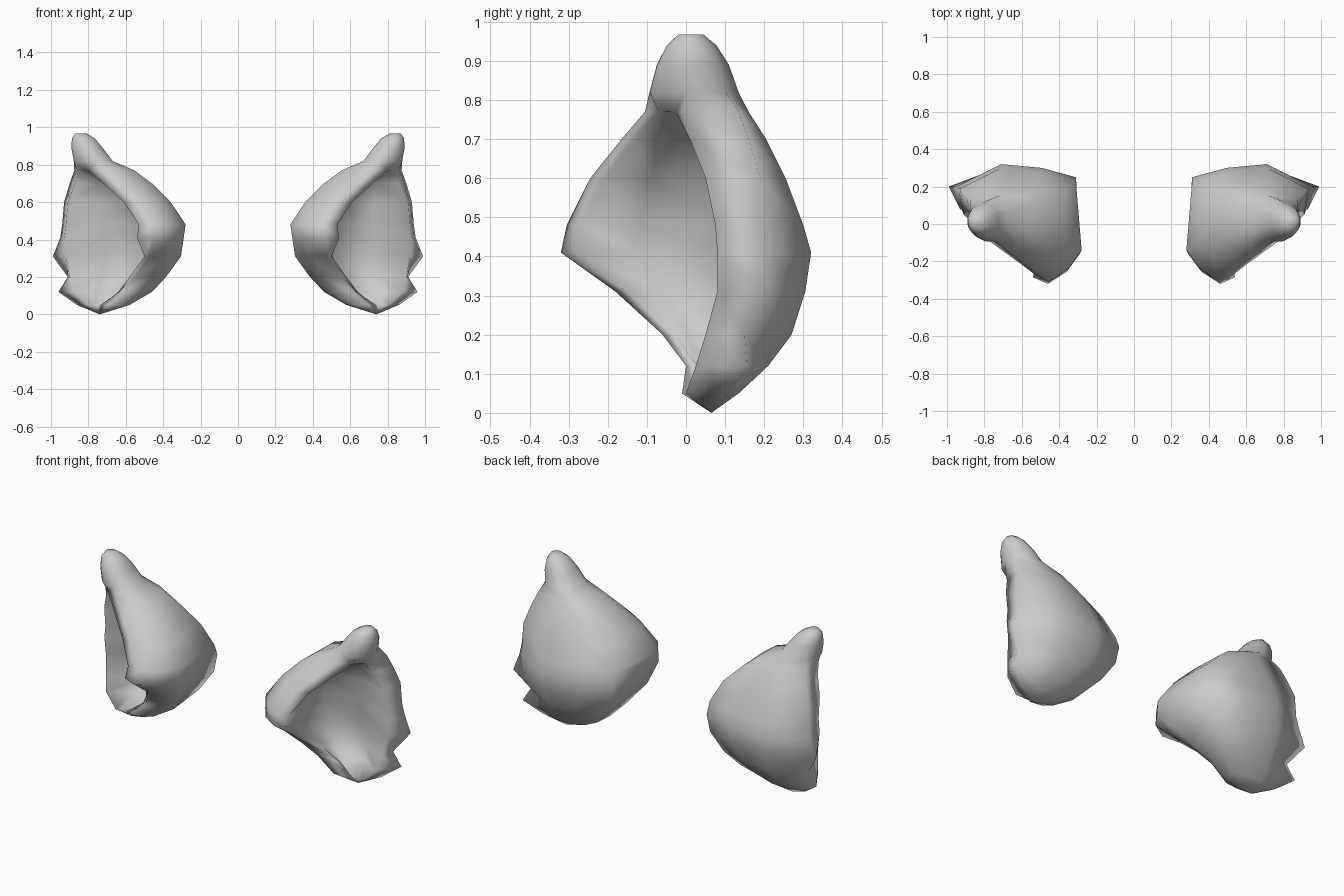
import bpy, bmesh, math
from mathutils import Vector

if "Cube" in bpy.data.objects:
    bpy.data.objects.remove(bpy.data.objects["Cube"])

# Horizontal slices of the ear: z, then (x, y) of
# front rim, front-inner side, back-inner side, back, rear rim, rear rim inner edge
SLICES = [
    (.05, .70, -.01, .58, .04, .59, .10, .75, .135, .86, .11, .80, .00),
    (.12, .61, .00, .46, .05, .47, .16, .74, .21, .96, .155, .88, .025),
    (.20, .55, -.06, .385, .00, .395, .21, .72, .27, .91, .15, .90, .05),
    (.31, .47, -.18, .305, -.08, .325, .24, .71, .305, .99, .20, .92, .08),
    (.41, .46, -.32, .29, -.16, .31, .25, .71, .32, .95, .20, .93, .08),
    (.48, .45, -.305, .28, -.14, .31, .22, .71, .30, .94, .19, .92, .075),
    (.60, .53, -.245, .36, -.10, .37, .18, .69, .255, .93, .19, .91, .05),
    (.70, .64, -.165, .46, -.07, .47, .14, .68, .205, .90, .16, .87, .01),
    (.77, .72, -.105, .555, -.05, .555, .105, .70, .16, .875, .135, .86, -.01),
]
# Tip knob: z, centre x, centre y, radius x, radius y
KNOB = [(.82, .772, .02, .108, .115), (.89, .805, .017, .087, .093),
        (.94, .825, .014, .064, .064), (.968, .84, .012, .03, .032)]


def ring_from_slice(row):
    z = row[0]
    f, l1, l2, b, r, ri = [Vector((row[i], row[i + 1], z)) for i in range(1, 13, 2)]
    solid = z < .1 or z > .75
    lip = Vector((.08, .035, 0)) if z > .4 else Vector((.03, .03, 0))
    fi = f + lip
    centre = (fi + ri) / 2
    # Cavity wall follows the outside; solid slices stay flat between the rims
    if solid:
        inner = [ri.lerp(fi, t) for t in (.25, .5, .75)]
    else:
        inner = [p.lerp(centre, .48) for p in (b, l2, l1)]
    side = (f + l1) / 2 + Vector((-.015, -.015, 0))
    mid = (l2 + b) / 2 + Vector((-.015, .015, 0))
    return [f, side, l1, l2, mid, b, r, ri] + inner + [fi]


def ring_from_knob(row):
    z, cx, cy, rx, ry = row
    angles = (-100, -130, -160, -205, -235, -265, -315, -350, -10, -30, -55, -78)
    return [Vector((cx + rx * math.cos(math.radians(a)),
                    cy + ry * math.sin(math.radians(a)), z)) for a in angles]


# Loft the slices into one ear, closed at base and tip
bm = bmesh.new()
rings = [ring_from_slice(s) for s in SLICES] + [ring_from_knob(k) for k in KNOB]
rings = [[bm.verts.new(p) for p in ring] for ring in rings]
n = len(rings[0])
for a, b in zip(rings, rings[1:]):
    for i in range(n):
        j = (i + 1) % n
        bm.faces.new((a[i], a[j], b[j], b[i]))
base = bm.verts.new((.74, .065, 0))
for i in range(n):
    bm.faces.new((rings[0][(i + 1) % n], rings[0][i], base))
bm.faces.new(rings[-1])
bmesh.ops.recalc_face_normals(bm, faces=bm.faces)
mesh = bpy.data.meshes.new("ears")
bm.to_mesh(mesh)
bm.free()
ears = bpy.data.objects.new("ears", mesh)
bpy.context.collection.objects.link(ears)

# Smooth shading and the opposite ear
for p in mesh.polygons:
    p.use_smooth = True
mirror = ears.modifiers.new("other_ear", 'MIRROR')
mirror.use_axis[0] = True
mirror.use_mirror_merge = False
